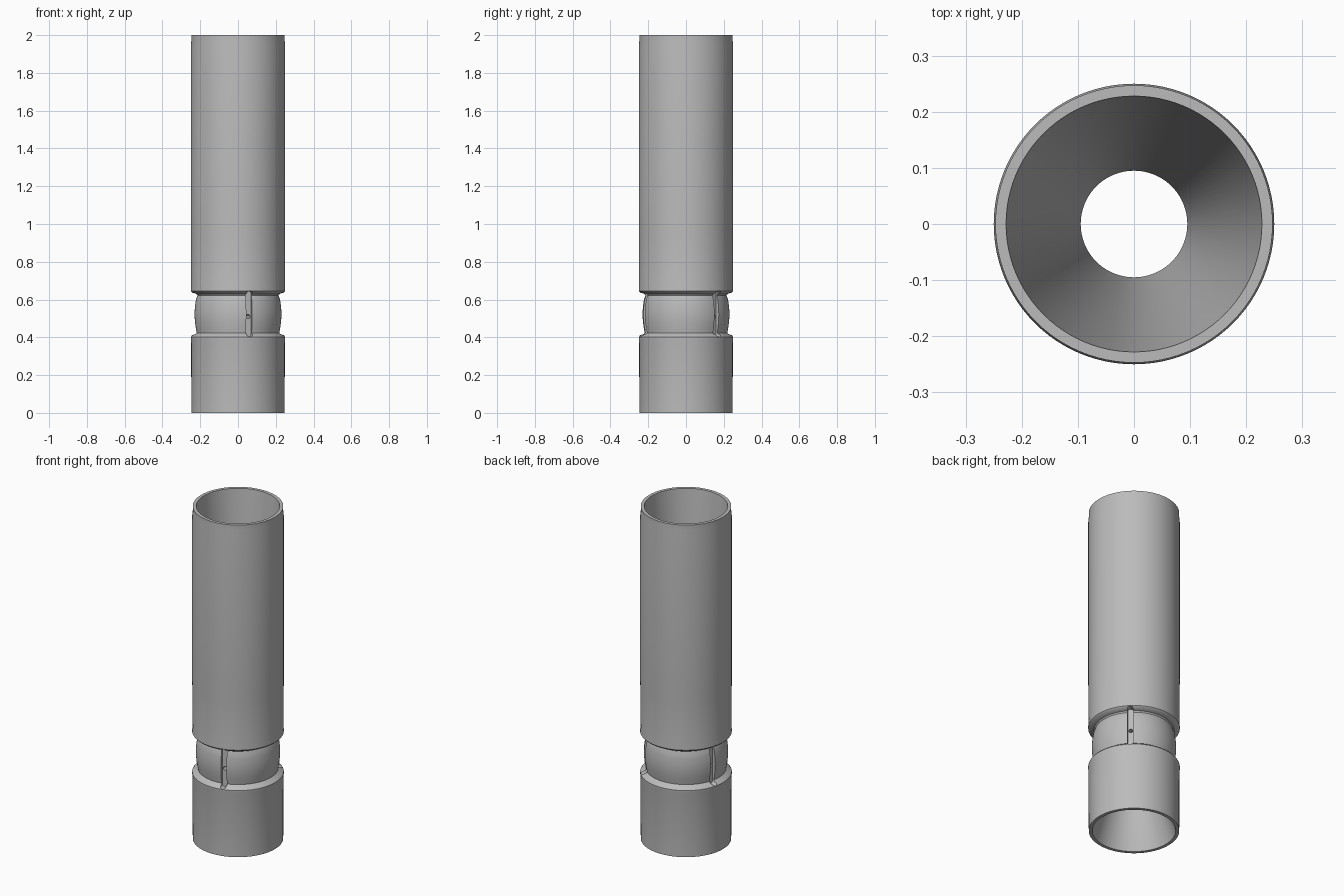
import bpy, bmesh, math
from mathutils import Matrix, Vector

old = bpy.data.objects.get("Cube")
if old:
    bpy.data.objects.remove(old, do_unlink=True)

grey = bpy.data.materials.new("satin_grey")
grey.use_nodes = True
colour = (0.5, 0.5, 0.5, 1)
grey.diffuse_color = colour
grey.node_tree.nodes["Principled BSDF"].inputs["Base Color"].default_value = colour


def make_object(name, bm):
    bmesh.ops.recalc_face_normals(bm, faces=bm.faces)
    mesh = bpy.data.meshes.new(name)
    bm.to_mesh(mesh)
    bm.free()
    mesh.materials.append(grey)
    obj = bpy.data.objects.new(name, mesh)
    bpy.context.collection.objects.link(obj)
    return obj


def lathe(name, profile, steps):
    """Spin a closed (radius, height) loop around z."""
    bm = bmesh.new()
    verts = [bm.verts.new((r, 0, z)) for r, z in profile]
    edges = [bm.edges.new((a, b)) for a, b in zip(verts, verts[1:] + verts[:1])]
    bmesh.ops.spin(bm, geom=verts + edges, cent=(0, 0, 0), axis=(0, 0, 1),
                   angle=math.tau, steps=steps)
    bmesh.ops.remove_doubles(bm, verts=bm.verts, dist=1e-5)
    return make_object(name, bm)


def cutter(name, outline, inner, outer, angle):
    """Push a (y, z) outline radially outward at the given angle."""
    bm = bmesh.new()
    face = bm.faces.new([bm.verts.new((inner, y, z)) for y, z in outline])
    grown = bmesh.ops.extrude_face_region(bm, geom=[face])["geom"]
    moved = [v for v in grown if isinstance(v, bmesh.types.BMVert)]
    bmesh.ops.translate(bm, verts=moved, vec=Vector((outer - inner, 0, 0)))
    bm.transform(Matrix.Rotation(angle, 4, "Z"))
    obj = make_object(name, bm)
    obj.hide_render = True
    return obj


def capsule(radius, low, high, n=10):
    """Rounded slot outline; a circle when low equals high."""
    pts = []
    for centre, start in ((high, 0), (low, math.pi)):
        for i in range(n):
            a = start + math.pi * (i + (0.5 if low == high else 0)) / (n if low == high else n - 1)
            pts.append((radius * math.cos(a), centre + radius * math.sin(a)))
    return pts


# Outside: base sleeve, shoulder, bulged waist, lip, barrel
outside = [(0.228, 0), (0.247, 0), (0.248, 0.38), (0.25, 0.39), (0.25, 0.402),
           (0.243, 0.411), (0.224, 0.418), (0.219, 0.424)]
outside += [(0.219 + 0.011 * math.sin(math.pi * t / 10), 0.424 + 0.0196 * t)
            for t in range(1, 10)]
outside += [(0.215, 0.622), (0.22, 0.63), (0.243, 0.637), (0.25, 0.645), (0.25, 0.655),
            (0.248, 0.67), (0.25, 0.95), (0.25, 1.94), (0.247, 1.97), (0.247, 2)]
# Inside: two cones meeting at a narrow throat
inside = [(0.228, 2), (0.095, 0.62), (0.095, 0.42)]
tube = lathe("tube_body", outside + inside, 96)

# Three milled slots around the waist, each with a port into the throat
cutters = []
for k in range(3):
    angle = math.radians(-75 + 120 * k)
    cutters.append(cutter("slot_cutter", capsule(0.016, 0.418, 0.63), 0.207, 0.3, angle))
    cutters.append(cutter("port_cutter", capsule(0.011, 0.51, 0.51), 0.06, 0.3, angle))

bpy.ops.object.select_all(action="DESELECT")
bpy.context.view_layer.objects.active = tube
tube.select_set(True)
for c in cutters:
    mod = tube.modifiers.new("cut", "BOOLEAN")
    mod.operation = "DIFFERENCE"
    mod.solver = "EXACT"
    mod.object = c
    bpy.ops.object.modifier_apply(modifier=mod.name)
    bpy.data.objects.remove(c, do_unlink=True)

bpy.ops.object.shade_smooth_by_angle(angle=math.radians(35))
